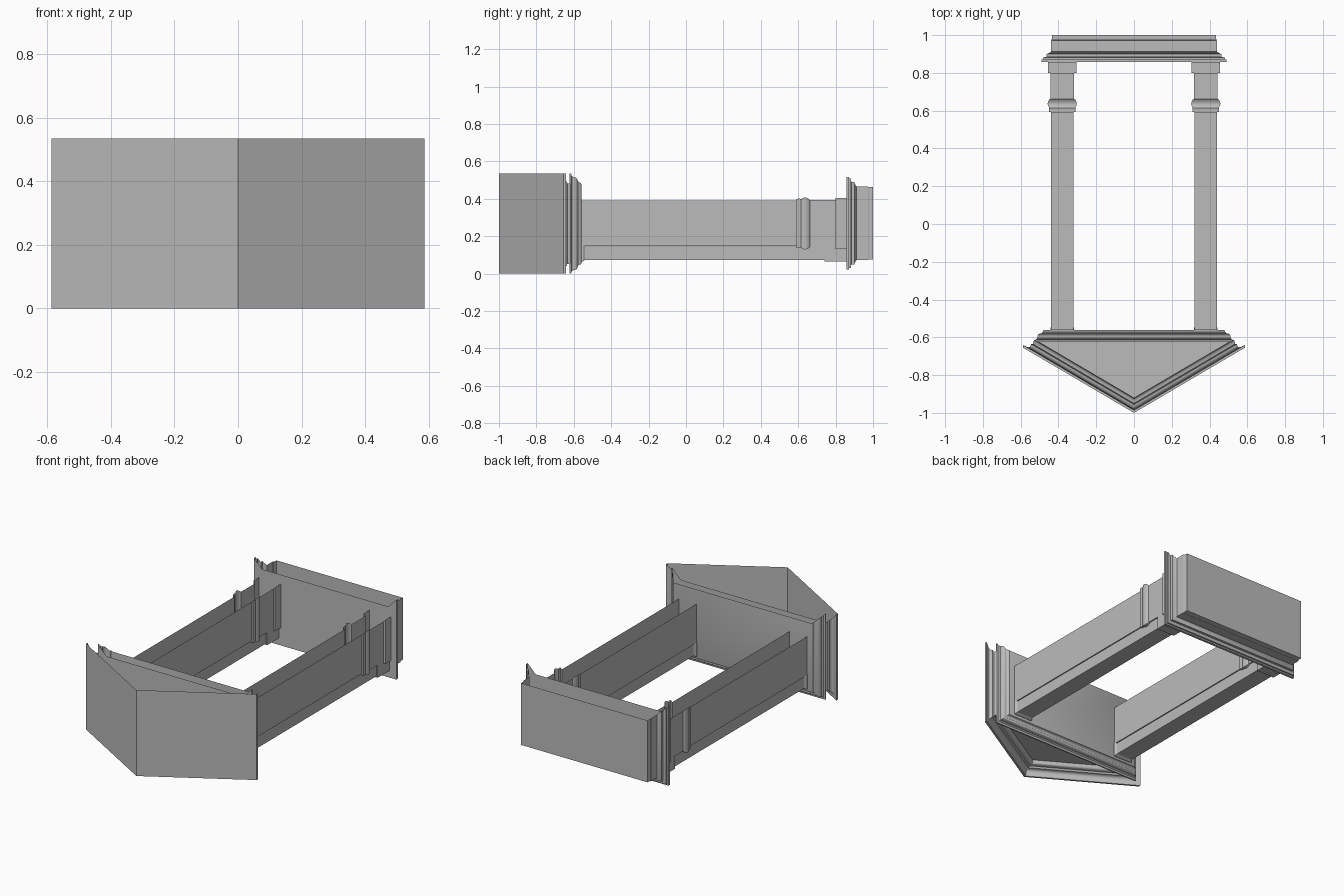
import bpy, bmesh, math

if "Cube" in bpy.data.objects:
    bpy.data.objects.remove(bpy.data.objects["Cube"])

stone = bpy.data.materials.new("plain_grey_stone")
stone.diffuse_color = (0.5, 0.5, 0.5, 1)
stone.use_nodes = True
stone.node_tree.nodes["Principled BSDF"].inputs["Base Color"].default_value = stone.diffuse_color


def finish(name, bm):
    bmesh.ops.remove_doubles(bm, verts=bm.verts, dist=0.0002)
    bmesh.ops.recalc_face_normals(bm, faces=bm.faces)
    me = bpy.data.meshes.new(name)
    bm.to_mesh(me)
    bm.free()
    ob = bpy.data.objects.new(name, me)
    bpy.context.collection.objects.link(ob)
    me.materials.append(stone)
    bpy.ops.object.select_all(action='DESELECT')
    ob.select_set(True)
    bpy.context.view_layer.objects.active = ob
    bpy.ops.object.shade_smooth_by_angle(angle=math.radians(32))
    return ob


def skin(bm, rows):
    """Join neighbouring rows of points with quads."""
    rows = [[bm.verts.new(p) for p in r] for r in rows]
    for a, b in zip(rows, rows[1:]):
        for i in range(len(a) - 1):
            bm.faces.new((a[i], a[i + 1], b[i + 1], b[i]))
    return rows


def arc(y0, d0, y1, d1, cove, n=6):
    """Quarter curve between two profile points."""
    pts = []
    for i in range(n + 1):
        t = i / n * math.pi / 2
        a, b = (1 - math.cos(t), math.sin(t)) if cove else (math.sin(t), 1 - math.cos(t))
        pts.append((y0 + (y1 - y0) * a, d0 + (d1 - d0) * b))
    return pts


def channel(name, cx, half, z0, z1, profile, cap_start=False, cap_end=False):
    """Three-sided mitred moulding, open at the rear; profile = (y, outward offset)."""
    bm = bmesh.new()
    rows = skin(bm, [[(cx - half - d, y, z1 + d), (cx - half - d, y, z0 - d),
                      (cx + half + d, y, z0 - d), (cx + half + d, y, z1 + d)]
                     for y, d in profile])
    if cap_start:
        bm.faces.new(rows[0])
    if cap_end:
        bm.faces.new(rows[-1])
    return finish(name, bm)


# pediment: raking cornice with mitred eave returns, roof and recessed panel
W, H, APEX, EAVE = 0.587, 0.535, -1.0, -0.655
slope = (EAVE - APEX) / W
stretch = math.sqrt(1 + slope * slope)


def rake_row(p, z):
    x = W - z
    apex_y = APEX + p * stretch
    y = apex_y + x * slope
    return [(-x, y, H - z), (-x, y, z), (0, apex_y, z), (x, y, z), (x, y, H - z)]


bm = bmesh.new()
rake = [(0, 0), (0.012, 0), (0.014, 0.014)]
rake += arc(0.014, 0.018, 0.038, 0.042, True)
rake += [(0.042, 0.05)]
rake += arc(0.044, 0.052, 0.066, 0.066, False)
rake += [(0.068, 0.08)]
rows = skin(bm, [rake_row(p, z) for p, z in rake])
bm.faces.new(rows[-1][1:4])
finish("raking_cornice", bm)

bm = bmesh.new()
skin(bm, [[(-W, EAVE, z), (0, APEX, z), (W, EAVE, z)] for z in (0, H)])
finish("pediment_roof", bm)

# horizontal entablature below the pediment
prof = [(-0.622, -0.06), (-0.622, 0), (-0.614, 0), (-0.612, -0.012), (-0.606, -0.016)]
prof += arc(-0.604, -0.018, -0.582, -0.03, False)
prof += arc(-0.58, -0.032, -0.562, -0.05, True)
prof += [(-0.56, -0.055)]
channel("entablature", 0, 0.53, 0.0, 0.535, prof, True, True)

# base block with stepped flange
prof = [(0.857, 0), (0.857, 0.055), (0.872, 0.055), (0.872, 0.046), (0.882, 0.046),
        (0.884, 0.027), (0.9, 0.027), (0.905, 0.014), (0.912, 0.004), (0.97, 0.004)]
prof += arc(0.972, 0.004, 0.985, 0.0, True, 4) + [(1.0, 0.0)]
channel("base_block", 0, 0.435, 0.077, 0.462, prof, True, True)

# pilasters: rear channel with collar and plinth, thin front shaft
collar = [(-0.56, 0), (0.592, 0), (0.592, 0.01), (0.608, 0.011)]
collar += [(0.614 + 0.044 * i / 8, 0.009 + 0.008 * math.sin(math.pi * i / 8)) for i in range(9)]
collar += [(0.662, 0.003), (0.8, 0.003), (0.8, 0.015), (0.857, 0.015)]
shaft = [(-0.56, 0.008), (-0.552, 0.008), (-0.54, 0.0), (0.74, 0.0),
         (0.74, 0.008), (0.857, 0.008)]
for side, s in (("left", -1), ("right", 1)):
    channel(side + "_pilaster", s * 0.38, 0.06, 0.147, 0.39, collar)
    channel(side + "_pilaster_front", s * 0.38, 0.055, 0.073, 0.145, shaft)
